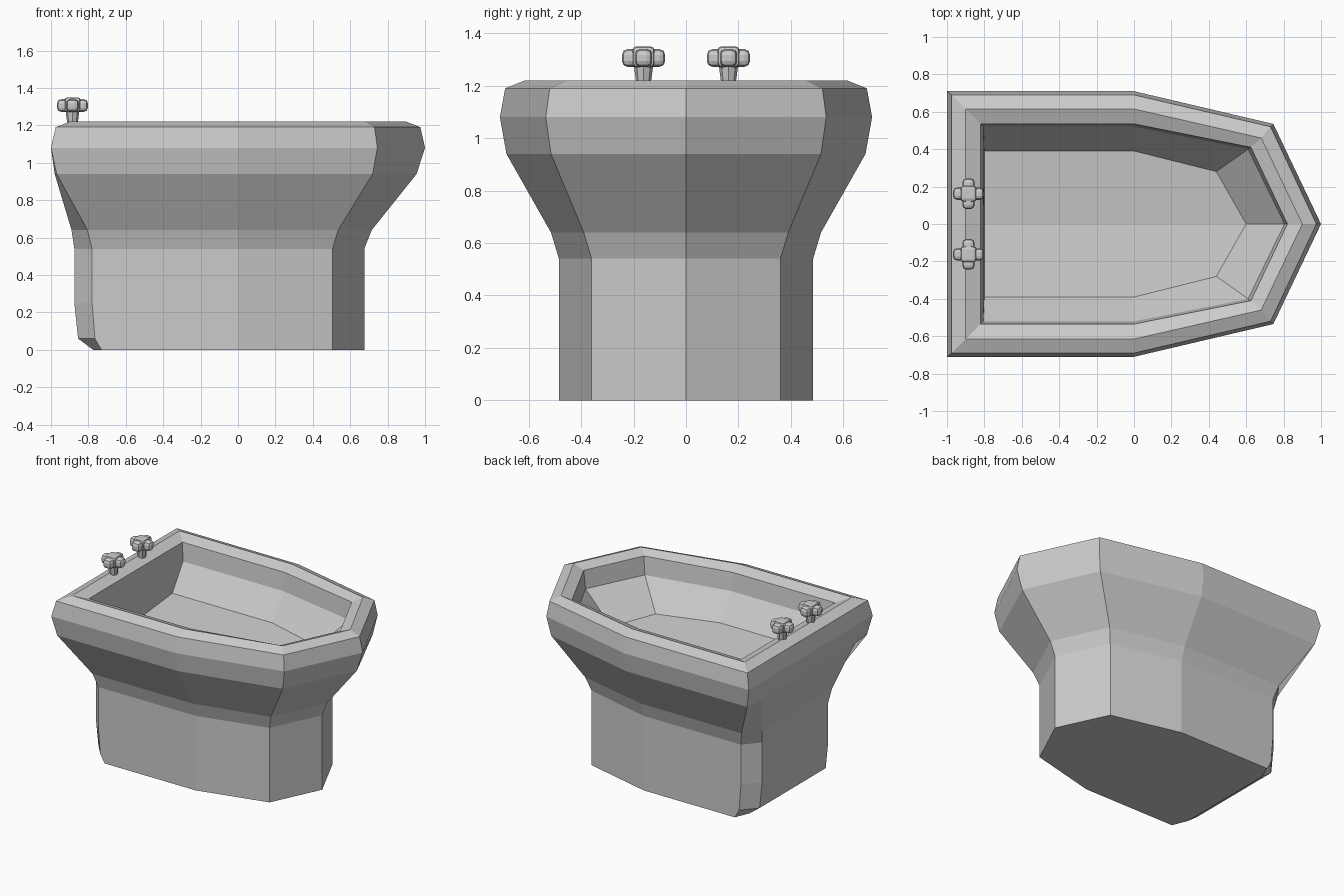
import bpy, bmesh
from mathutils import Matrix

if "Cube" in bpy.data.objects:
    bpy.data.objects.remove(bpy.data.objects["Cube"])


def finish(name, bm):
    bmesh.ops.recalc_face_normals(bm, faces=bm.faces)
    me = bpy.data.meshes.new(name)
    bm.to_mesh(me)
    bm.free()
    ob = bpy.data.objects.new(name, me)
    bpy.context.collection.objects.link(ob)
    return ob


# Basin: rings of (z, back middle x, back corner x, side y, front corner x, front corner y, tip x)
rings = [
    (0.00, -.775, -.73, .485, .505, .36, .675),
    (0.06, -.855, -.765, .485, .505, .36, .675),
    (0.25, -.875, -.78, .485, .505, .36, .675),
    (0.54, -.875, -.78, .485, .505, .36, .675),
    (0.64, -.89, -.805, .515, .535, .39, .715),
    (0.94, -.98, -.97, .685, .72, .515, .955),
    (1.08, -1.0, -1.0, .71, .745, .535, 1.0),
    (1.19, -.975, -.975, .69, .73, .52, .975),
    (1.22, -.90, -.90, .615, .68, .46, .90),
    (1.19, -.82, -.82, .535, .625, .41, .82),
    (1.06, -.805, -.805, .52, .61, .40, .805),
    (0.88, -.80, -.80, .39, .44, .28, .60),
]
bm = bmesh.new()
loops = []
for i, (z, xb, xc, y, fx, fy, tip) in enumerate(rings):
    half = [(xb, y * .78), (xc, y), (0, y), (fx, fy)]
    pts = [(xb, 0)] + half + [(tip, 0)] + [(a, -b) for a, b in reversed(half)]
    # the basin floor dips towards its middle line
    dip = .04 if i == len(rings) - 1 else 0
    loops.append([bm.verts.new((a, b, z - dip * (1 - abs(b) / y))) for a, b in pts])
for lo, hi in zip(loops, loops[1:]):
    for k in range(10):
        j = (k + 1) % 10
        bm.faces.new((lo[k], lo[j], hi[j], hi[k]))
bm.faces.new(loops[0])
bm.faces.new(loops[-1][:6])
bm.faces.new(loops[-1][5:] + loops[-1][:1])
finish("basin", bm)


def box(name, loc, size, bevel):
    bm = bmesh.new()
    bmesh.ops.create_cube(bm, size=1, matrix=Matrix.Translation(loc) @ Matrix.Diagonal((*size, 1)))
    ob = finish(name, bm)
    mod = ob.modifiers.new("bevel", 'BEVEL')
    mod.width = bevel
    mod.segments = 2
    return ob


# Taps: tapered stem, hub and crossed handle arms
for side, y in (("left", .162), ("right", -.162)):
    x = -.885
    bm = bmesh.new()
    bmesh.ops.create_cone(bm, cap_ends=True, segments=8, radius1=.028, radius2=.037, depth=.07,
                          matrix=Matrix.Translation((x, y, 1.245)))
    finish("tap_stem_" + side, bm)
    box("tap_hub_" + side, (x, y, 1.31), (.085, .085, .08), .016)
    box("tap_arm_x_" + side, (x, y, 1.306), (.165, .066, .068), .022)
    box("tap_arm_y_" + side, (x, y, 1.306), (.066, .165, .068), .022)
